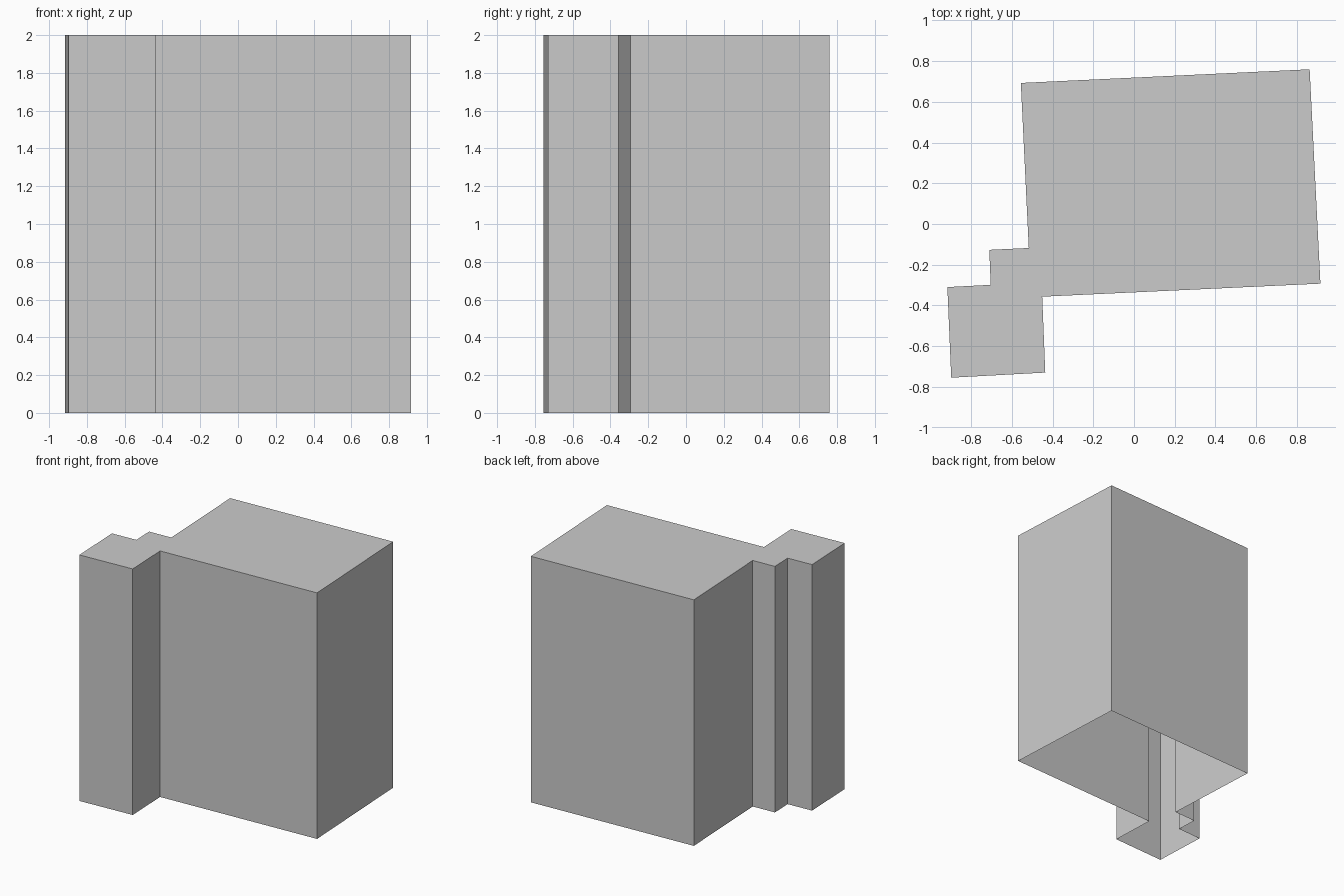
import bpy, bmesh

if "Cube" in bpy.data.objects:
    bpy.data.objects.remove(bpy.data.objects["Cube"])

HEIGHT = 2.0

# Building footprint, clockwise seen from above
footprint = [
    (-0.556, 0.693), (0.863, 0.760), (0.916, -0.293), (-0.451, -0.357),
    (-0.436, -0.730), (-0.898, -0.755), (-0.917, -0.310), (-0.704, -0.299),
    (-0.711, -0.127), (-0.517, -0.118),
]
footprint.reverse()  # counter-clockwise, so the roof faces up

bm = bmesh.new()
base = [bm.verts.new((x, y, 0)) for x, y in footprint]
top = [bm.verts.new((x, y, HEIGHT)) for x, y in footprint]

# Walls around the footprint
n = len(footprint)
for i in range(n):
    j = (i + 1) % n
    bm.faces.new((base[i], base[j], top[j], top[i]))

# Flat roof; the underside is left open
bm.faces.new(top)

mesh = bpy.data.meshes.new("building_shell")
bm.to_mesh(mesh)
bm.free()
building = bpy.data.objects.new("building_shell", mesh)
bpy.context.collection.objects.link(building)
